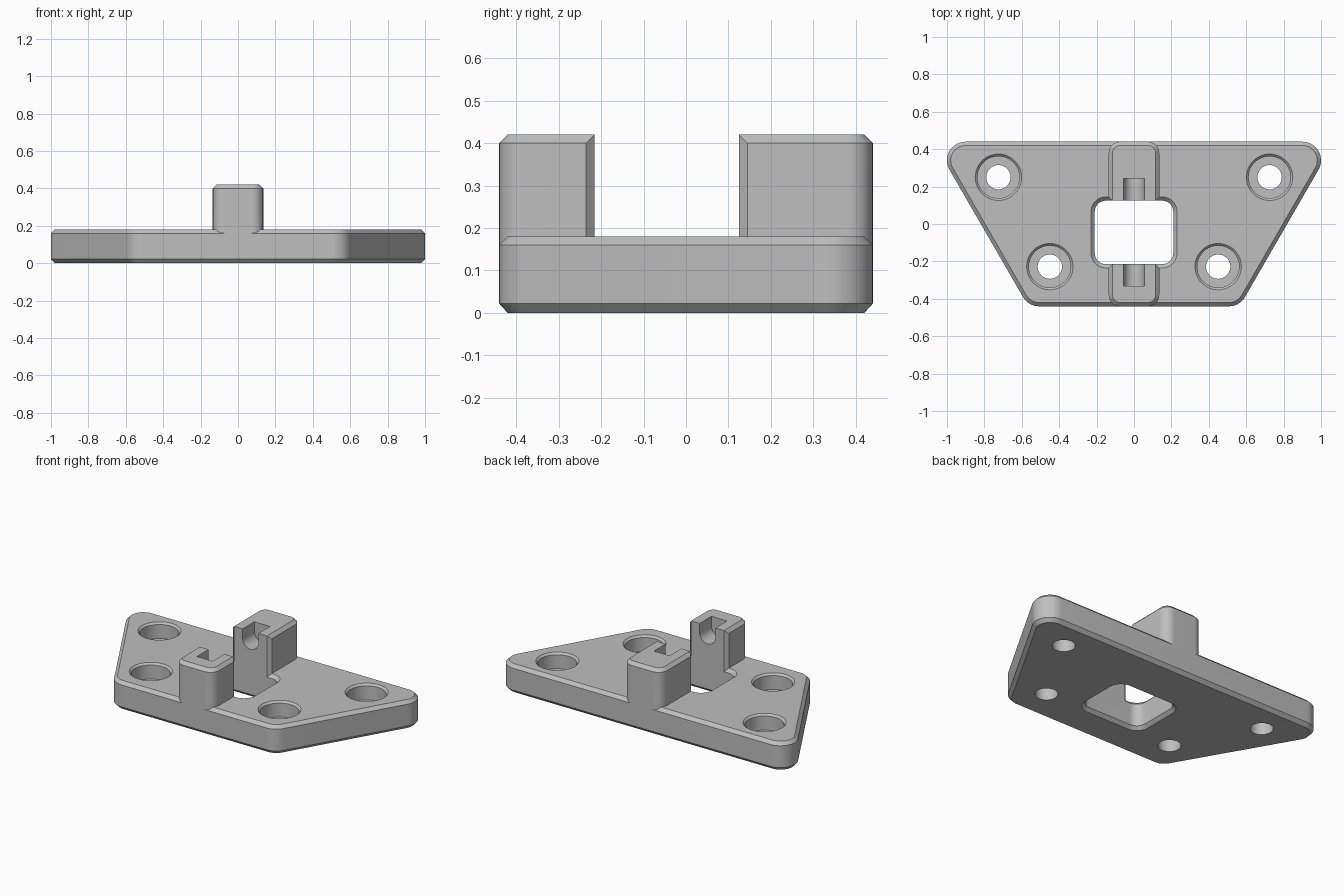
import bpy, bmesh
from math import cos, sin, atan2, pi, radians

if "Cube" in bpy.data.objects:
    bpy.data.objects.remove(bpy.data.objects["Cube"])

grey = bpy.data.materials.new("plain grey")
grey.use_nodes = True
colour = (0.52, 0.52, 0.52, 1)
grey.diffuse_color = colour
grey.node_tree.nodes["Principled BSDF"].inputs["Base Color"].default_value = colour


def arc(cx, cy, r, a0, a1, n=16):
    return [(cx + r * cos(a0 + (a1 - a0) * i / n), cy + r * sin(a0 + (a1 - a0) * i / n))
            for i in range(n + 1)]


def rounded(centres, r):
    """Rounded outline around counter-clockwise corner centres."""
    pts = []
    for i, (x, y) in enumerate(centres):
        px, py = centres[i - 1]
        nx, ny = centres[(i + 1) % len(centres)]
        a0 = atan2(y - py, x - px) - pi / 2
        turn = (atan2(ny - y, nx - x) - pi / 2 - a0) % (2 * pi)
        pts += arc(x, y, r, a0, a0 + turn)
    return pts


def circle(x, y, r):
    return arc(x, y, r, 0, 2 * pi, 48)[:-1]


def loft(name, rings, matrix=None):
    """Closed solid through rings of (height, outline)."""
    bm = bmesh.new()
    loops = [[bm.verts.new((x, y, z)) for x, y in pts] for z, pts in rings]
    n = len(loops[0])
    bm.faces.new(loops[0][::-1])
    bm.faces.new(loops[-1])
    for a, b in zip(loops, loops[1:]):
        for i in range(n):
            j = (i + 1) % n
            bm.faces.new((a[i], a[j], b[j], b[i]))
    bmesh.ops.remove_doubles(bm, verts=bm.verts, dist=1e-5)
    if matrix:
        for v in bm.verts:
            v.co = matrix(*v.co)
    bmesh.ops.recalc_face_normals(bm, faces=bm.faces)
    me = bpy.data.meshes.new(name)
    bm.to_mesh(me)
    bm.free()
    me.materials.append(grey)
    ob = bpy.data.objects.new(name, me)
    bpy.context.collection.objects.link(ob)
    return ob


def combine(target, tool, operation):
    """Apply a boolean and discard the tool."""
    bpy.context.view_layer.objects.active = target
    mod = target.modifiers.new("boolean", "BOOLEAN")
    mod.object, mod.operation, mod.solver = tool, operation, "EXACT"
    bpy.ops.object.modifier_apply(modifier=mod.name)
    bpy.data.objects.remove(tool)


# Chamfered trapezoid plate
corners = [(-0.9, 0.34), (-0.507, -0.34), (0.507, -0.34), (0.9, 0.34)]
plate = loft("mounting_plate", [(z, rounded(corners, r)) for z, r in
                                ((0, 0.08), (0.022, 0.1), (0.16, 0.1), (0.18, 0.08))])

# Central window, chamfered above and below
window = [(-0.15, -0.155), (0.15, -0.155), (0.15, 0.065), (-0.15, 0.065)]
combine(plate, loft("window_cutter", [(z, rounded(window, r)) for z, r in
        ((-0.02, 0.1), (0.02, 0.06), (0.16, 0.06), (0.2, 0.1))]), "DIFFERENCE")

# Counterbored screw holes
bore = ((-0.05, 0.065), (0.08, 0.065), (0.08, 0.112), (0.168, 0.112), (0.2, 0.144))
for x, y in ((0.725, 0.25), (0.45, -0.228)):
    for side in (-1, 1):
        combine(plate, loft("screw_hole_cutter", [(z, circle(side * x, y, r)) for z, r in bore]),
                "DIFFERENCE")


# Upright posts with rounded outer corners and chamfered inner corners
def post_outline(inner, inset):
    w, c, r = 0.135, 0.02, 0.06 - inset
    cx, cy = 0.075, -0.38
    shoulder = (w - inset, inner - c + inset)
    nose = (w - c, inner)
    return ([(-nose[0], nose[1]), (-shoulder[0], shoulder[1])]
            + arc(-cx, cy, r, pi, 1.5 * pi) + arc(cx, cy, r, 1.5 * pi, 2 * pi)
            + [shoulder, nose])


# Each post has a round-bottomed slot for the pin
slot = arc(0, 0.36, 0.055, pi, 2 * pi) + [(0.055, 0.5), (-0.055, 0.5)]
for side, inner in ((1, -0.215), (-1, -0.125)):
    post = loft("post", [(z, post_outline(inner, i)) for z, i in
                         ((0.1, 0), (0.4, 0), (0.42, 0.02))],
                lambda x, y, z: (x, side * y, z))
    cutter = loft("slot_cutter", [(inner - 0.117, slot), (inner + 0.05, slot)],
                  lambda x, z, y: (x, side * y, z))
    combine(post, cutter, "DIFFERENCE")
    combine(plate, post, "UNION")

# Smooth the rounded walls, keep chamfers crisp
bpy.ops.object.select_all(action="DESELECT")
plate.select_set(True)
bpy.context.view_layer.objects.active = plate
bpy.ops.object.shade_smooth_by_angle(angle=radians(25))
